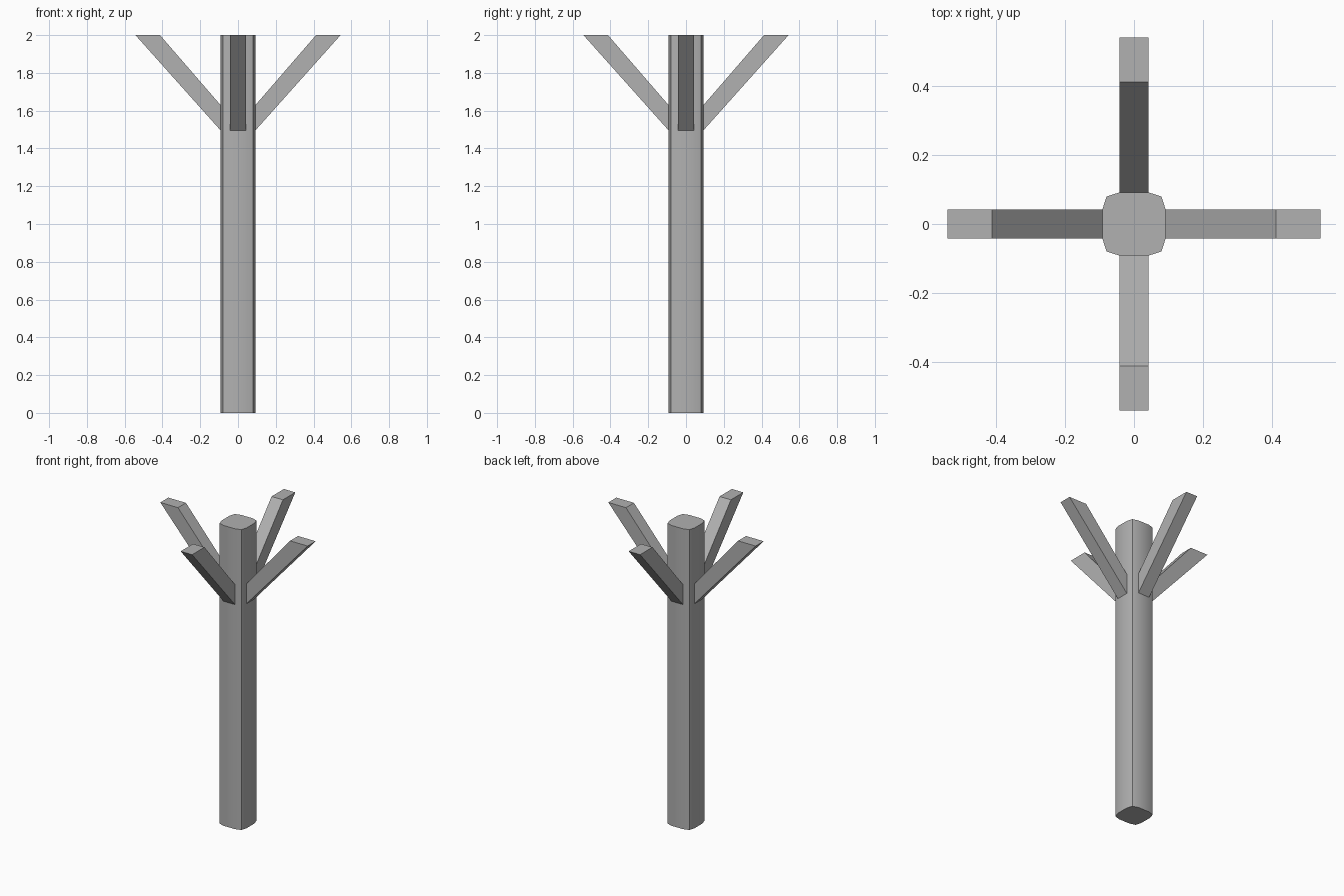
import bpy, bmesh, math
from mathutils import Matrix

if "Cube" in bpy.data.objects:
    bpy.data.objects.remove(bpy.data.objects["Cube"])

# Mid grey for the whole model
grey = bpy.data.materials.new("mid_grey")
grey.diffuse_color = (0.44, 0.44, 0.44, 1)
grey.use_nodes = True
grey.node_tree.nodes["Principled BSDF"].inputs["Base Color"].default_value = grey.diffuse_color


def prism(name, outline, direction, place=Matrix()):
    """Extrude a closed outline of 3D points along a direction."""
    n = len(outline)
    far = [tuple(a + b for a, b in zip(p, direction)) for p in outline]
    faces = [tuple(reversed(range(n))), tuple(range(n, 2 * n))]
    faces += [(i, (i + 1) % n, n + (i + 1) % n, n + i) for i in range(n)]
    mesh = bpy.data.meshes.new(name)
    mesh.from_pydata(list(outline) + far, [], faces)
    mesh.transform(place)
    mesh.materials.append(grey)
    # Consistent outward normals
    bm = bmesh.new()
    bm.from_mesh(mesh)
    bmesh.ops.recalc_face_normals(bm, faces=bm.faces)
    bm.to_mesh(mesh)
    bm.free()
    obj = bpy.data.objects.new(name, mesh)
    bpy.context.collection.objects.link(obj)
    return obj


# Post: square section with slightly bowed sides, smooth except at the corners
quarter = [(0.092, -0.042), (0.092, 0.042), (0.08, 0.08)]
section = []
for k in range(4):
    c, s = round(math.cos(k * math.pi / 2)), round(math.sin(k * math.pi / 2))
    section += [(c * x - s * y, s * x + c * y, 0) for x, y in quarter]
post = prism("post", section, (0, 0, 2))
bpy.context.view_layer.objects.active = post
post.select_set(True)
bpy.ops.object.shade_smooth_by_angle(angle=math.radians(30))

# Four slanted braces, cut level with the post top
side = [(0.09, 0.042, 1.493), (0.543, 0.042, 2), (0.413, 0.042, 2), (0.09, 0.042, 1.627)]
for k, label in enumerate(("right", "back", "left", "front")):
    prism("brace_" + label, side, (0, -0.084, 0), Matrix.Rotation(k * math.pi / 2, 4, "Z"))
